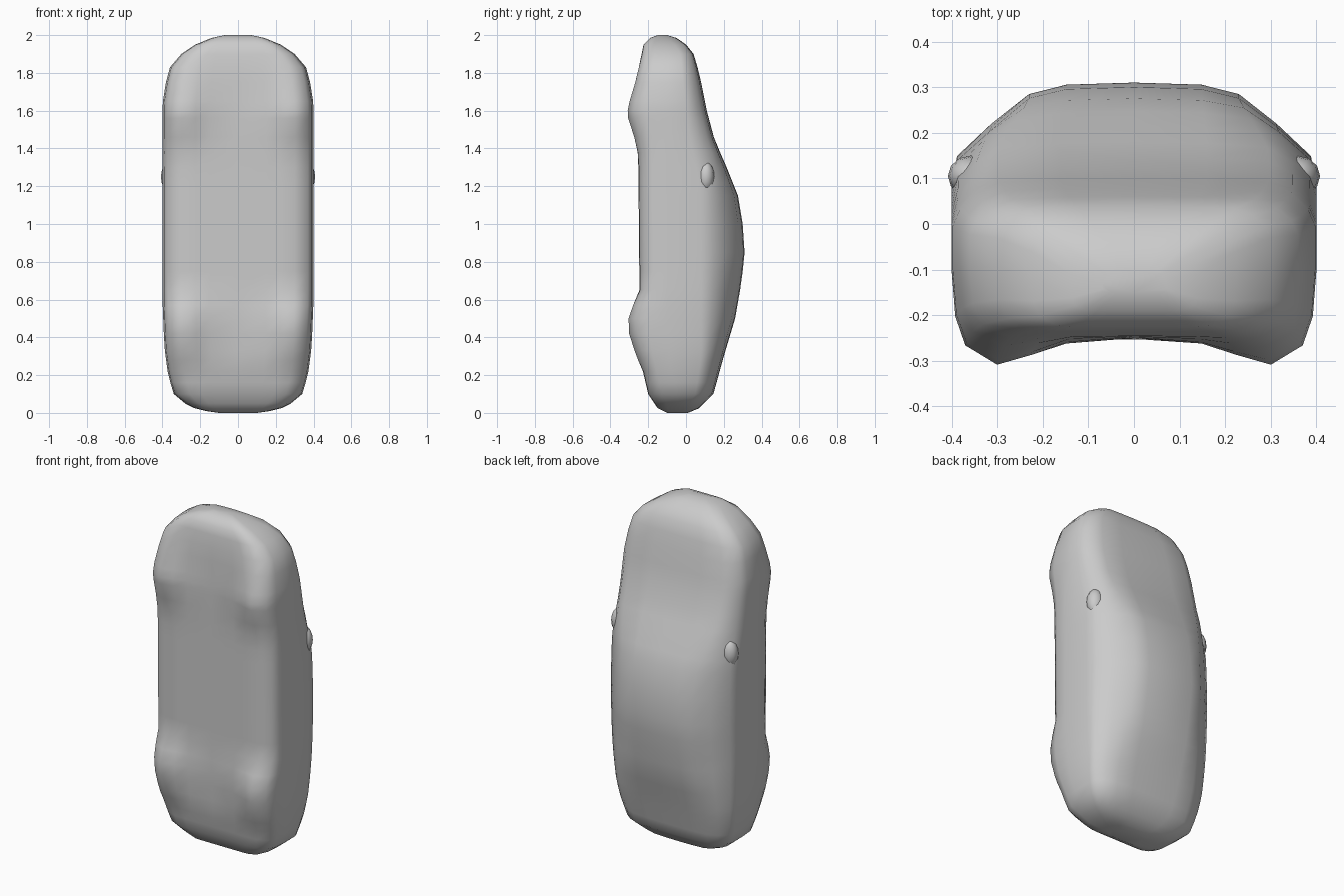
import bpy, bmesh, math

if "Cube" in bpy.data.objects:
    bpy.data.objects.remove(bpy.data.objects["Cube"])

paint = bpy.data.materials.new("grey_clay")
paint.diffuse_color = (0.6, 0.6, 0.6, 1)
paint.use_nodes = True
paint.node_tree.nodes["Principled BSDF"].inputs["Base Color"].default_value = paint.diffuse_color


def lerp_table(table, z):
    """Linear interpolation in a table of (z, value) pairs."""
    for (z0, a), (z1, b) in zip(table, table[1:]):
        if z <= z1:
            return a + (b - a) * max(0, (z - z0) / (z1 - z0))
    return table[-1][1]


# Profiles along the car, tail (z = 0) to nose (z = 2)
WIDTH = [(0, .10), (.01, .17), (.025, .23), (.05, .28), (.1, .34), (.2, .37),
         (.35, .39), (.6, .40), (1.6, .40), (1.7, .395), (1.83, .36),
         (1.9, .30), (1.95, .225), (1.985, .14), (2, .07)]
ROOF = [(0, .01), (.025, .07), (.1, .145), (.3, .2), (.5, .26), (.7, .295),
        (.85, .31), (1, .3), (1.15, .275), (1.3, .215), (1.45, .15),
        (1.6, .11), (1.8, .07), (1.9, .04), (1.95, .0), (1.985, -.05), (2, -.1)]
SHOULDER = [(0, -.05), (.025, .0), (.1, .05), (.3, .08), (1.2, .08),
            (1.4, .03), (1.6, .0), (1.9, -.03), (1.95, -.06), (2, -.13)]
BELLY = [(0, -.1), (.025, -.15), (.1, -.2), (.25, -.235), (.5, -.245),
         (1.4, -.253), (1.85, -.245), (1.95, -.225), (1.985, -.19), (2, -.15)]
CABIN = [(0, .2), (.3, .5), (.6, 1), (1.1, 1), (1.4, 0), (2, 0)]
WHEEL = [(.22, 0), (.33, .6), (.42, 1), (.5, 1), (.57, .6), (.65, 0),
         (1.36, 0), (1.46, .4), (1.56, .95), (1.6, 1), (1.65, .85), (1.75, .4), (1.86, 0)]

# Upper half outlines as (width share, height share): cabin and bonnet
CABIN_ARC = [(1, 0), (.97, .3), (.78, .61), (.575, .89), (.37, .98), (0, 1)]
BONNET_ARC = [(1, 0), (.96, .35), (.87, .7), (.74, .92), (.4, .98), (0, 1)]
# Lower half as (width share, rise above belly, share of wheel bulge)
LOWER = [(0, 0, 0), (.37, 0, .2), (.56, 0, .6), (.75, .003, 1),
         (.925, .03, .75), (.98, .075, .45), (1, .15, 0)]


def section(z):
    w, top, s, b, k, bulge = (lerp_table(t, z) for t in
                              (WIDTH, ROOF, SHOULDER, BELLY, CABIN, WHEEL))
    squash = min(1, (s - b) / .22)
    half = [(x * w, b + rise * squash - .062 * bulge * share)
            for x, rise, share in LOWER]
    for (cx, cy), (hx, hy) in zip(CABIN_ARC, BONNET_ARC):
        half.append((w * (hx + (cx - hx) * k), s + (top - s) * (hy + (cy - hy) * k)))
    return half + [(-x, y) for x, y in half[-2:0:-1]]


def finish(bm, name):
    bmesh.ops.recalc_face_normals(bm, faces=bm.faces)
    mesh = bpy.data.meshes.new(name)
    bm.to_mesh(mesh)
    bm.free()
    mesh.materials.append(paint)
    ob = bpy.data.objects.new(name, mesh)
    bpy.context.collection.objects.link(ob)
    bpy.ops.object.select_all(action='DESELECT')
    ob.select_set(True)
    bpy.context.view_layer.objects.active = ob
    bpy.ops.object.shade_smooth_by_angle(angle=math.radians(60))
    return ob


# Body shell: sections lofted from tail to nose
stations = [0, .01, .025, .05, .1, .16, .22, .28, .33, .42, .5, .57, .65, .75,
            .85, 1, 1.15, 1.22, 1.3, 1.38, 1.46, 1.56, 1.6, 1.65, 1.75, 1.83,
            1.9, 1.95, 1.985, 2]
bm = bmesh.new()
rings = [[bm.verts.new((x, y, z)) for x, y in section(z)] for z in stations]
for r0, r1 in zip(rings, rings[1:]):
    for i in range(len(r0)):
        j = (i + 1) % len(r0)
        bm.faces.new((r0[i], r0[j], r1[j], r1[i]))
bm.faces.new(rings[0])
bm.faces.new(rings[-1])
finish(bm, "car_body")

# Door mirrors: small lumps at the base of the windscreen
for side, label in ((1, "right"), (-1, "left")):
    bm = bmesh.new()
    bmesh.ops.create_uvsphere(bm, u_segments=12, v_segments=8, radius=1)
    for v in bm.verts:
        v.co = (side * .358 + v.co.x * .05, .105 + v.co.y * .045, 1.25 + v.co.z * .08)
    finish(bm, "door_mirror_" + label)
